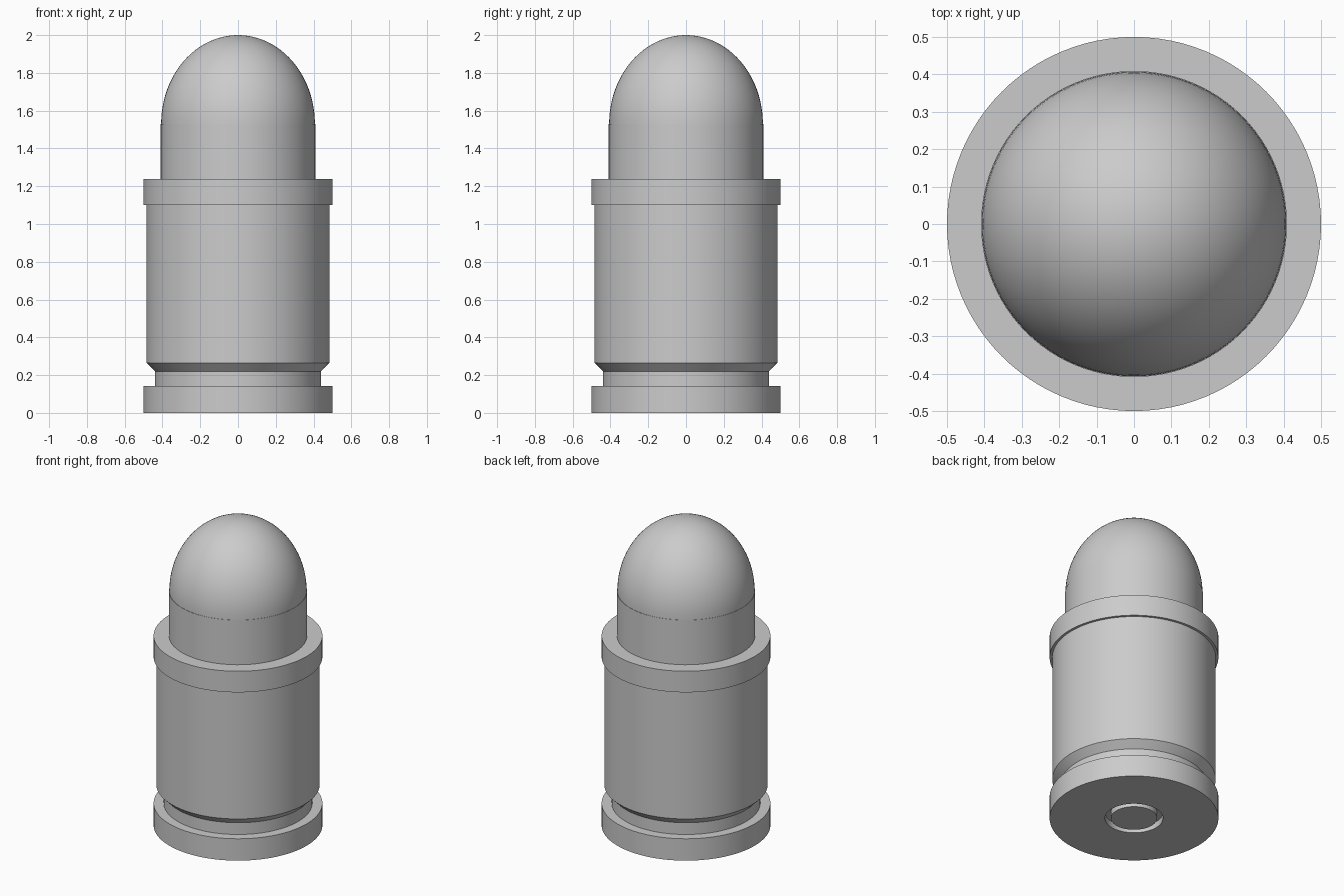
import bpy
import bmesh
from math import cos, sin, pi, radians

SIDES = 96

cube = bpy.data.objects.get("Cube")
if cube:
    bpy.data.objects.remove(cube, do_unlink=True)

# One plain grey for the whole model
GREY = (0.6, 0.6, 0.6, 1)
grey = bpy.data.materials.new("plain grey")
grey.use_nodes = True
grey.diffuse_color = GREY
grey.node_tree.nodes["Principled BSDF"].inputs["Base Color"].default_value = GREY


def lathe(name, profile):
    """Spin a (radius, height) profile that starts and ends on the z axis."""
    bm = bmesh.new()
    verts = [bm.verts.new((r, 0, z)) for r, z in profile]
    edges = [bm.edges.new(pair) for pair in zip(verts, verts[1:])]
    bmesh.ops.spin(bm, geom=verts + edges, cent=(0, 0, 0), axis=(0, 0, 1),
                   angle=2 * pi, steps=SIDES, use_merge=True)
    bmesh.ops.remove_doubles(bm, verts=bm.verts, dist=0.0001)
    bmesh.ops.recalc_face_normals(bm, faces=bm.faces)
    mesh = bpy.data.meshes.new(name)
    bm.to_mesh(mesh)
    bm.free()
    mesh.materials.append(grey)
    obj = bpy.data.objects.new(name, mesh)
    bpy.context.collection.objects.link(obj)
    bpy.ops.object.select_all(action="DESELECT")
    obj.select_set(True)
    bpy.context.view_layer.objects.active = obj
    bpy.ops.object.shade_smooth_by_angle(angle=radians(30))
    return obj


# Casing: base with ring groove, rim, extractor groove, chamfer, body, collar
lathe("casing", [
    (0, 0), (0.137, 0), (0.137, 0.04), (0.172, 0.04), (0.172, 0),
    (0.5, 0), (0.5, 0.143), (0.44, 0.143), (0.44, 0.22),
    (0.484, 0.265), (0.484, 1.1), (0.5, 1.1), (0.5, 1.238), (0, 1.238),
])

# Rounded tip: straight shank with an elliptical dome
DOME_STEPS = 24
dome = [(0.407 * cos(a), 1.53 + 0.47 * sin(a))
        for a in (pi / 2 * i / DOME_STEPS for i in range(DOME_STEPS))]
lathe("rounded_tip", [(0, 1.2), (0.409, 1.2), (0.409, 1.53)] + dome + [(0, 2)])
